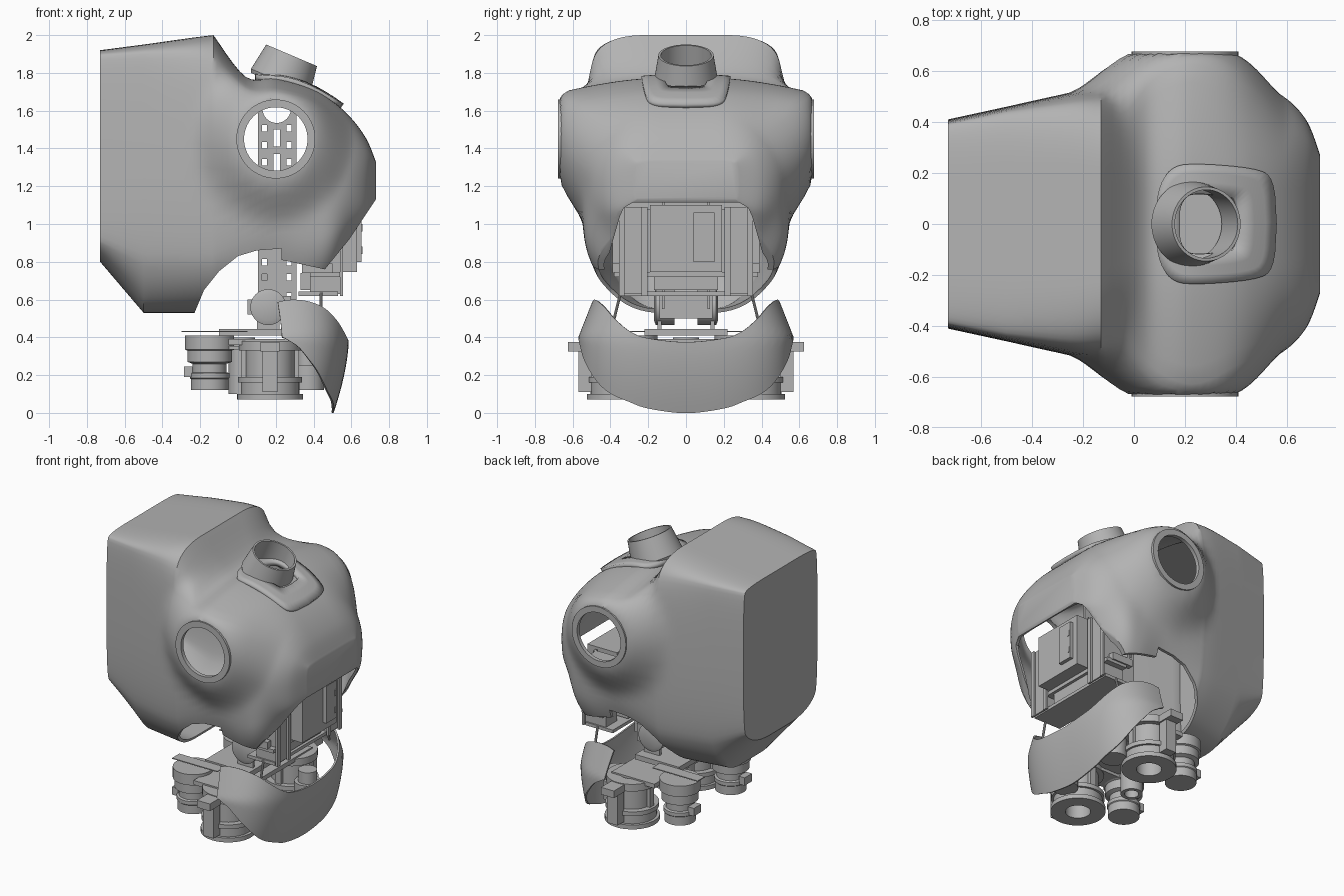
import bpy, bmesh, math
from mathutils import Matrix, Vector

if "Cube" in bpy.data.objects:
    bpy.data.objects.remove(bpy.data.objects["Cube"], do_unlink=True)

grey = bpy.data.materials.new("plain grey")
grey.use_nodes = True
grey.diffuse_color = (0.45, 0.45, 0.45, 1)
grey.node_tree.nodes["Principled BSDF"].inputs["Base Color"].default_value = grey.diffuse_color


def finish(name, bm, smooth=35):
    bmesh.ops.recalc_face_normals(bm, faces=bm.faces)
    mesh = bpy.data.meshes.new(name)
    bm.to_mesh(mesh)
    bm.free()
    mesh.materials.append(grey)
    obj = bpy.data.objects.new(name, mesh)
    bpy.context.collection.objects.link(obj)
    if smooth:
        shade(obj, smooth)
    return obj


def shade(obj, angle):
    bpy.ops.object.select_all(action='DESELECT')
    obj.select_set(True)
    bpy.context.view_layer.objects.active = obj
    bpy.ops.object.shade_smooth_by_angle(angle=math.radians(angle))


def apply_modifier(obj, kind, **settings):
    mod = obj.modifiers.new(kind.lower(), kind)
    for key, value in settings.items():
        setattr(mod, key, value)
    bpy.context.view_layer.objects.active = obj
    bpy.ops.object.modifier_apply(modifier=mod.name)


def cut(target, cutter):
    cutter.hide_render = True
    apply_modifier(target, 'BOOLEAN', operation='DIFFERENCE', solver='EXACT', object=cutter)
    bpy.data.objects.remove(cutter, do_unlink=True)


def boxes(name, *ranges):
    """Boxes given as (low x, high x, low y, high y, low z, high z)."""
    bm = bmesh.new()
    for x0, x1, y0, y1, z0, z1 in ranges:
        size = Matrix.Diagonal((x1 - x0, y1 - y0, z1 - z0, 1))
        place = Matrix.Translation(((x0 + x1) / 2, (y0 + y1) / 2, (z0 + z1) / 2))
        bmesh.ops.create_cube(bm, size=1, matrix=place @ size)
    return finish(name, bm, smooth=0)


def bridge(bm, a, b):
    for i in range(len(a)):
        j = (i + 1) % len(a)
        bm.faces.new((a[i], a[j], b[j], b[i]))


def lathe(name, profile, loc=(0, 0, 0), axis='Z', angle=0, sides=40, ring=False):
    """Revolve (radius, height) points; a ring closes on itself."""
    bm = bmesh.new()
    loops = []
    for r, z in profile:
        loops.append([bm.verts.new((r * math.cos(a), r * math.sin(a), z))
                      for a in (math.tau * i / sides for i in range(sides))])
    for a, b in zip(loops, loops[1:]):
        bridge(bm, a, b)
    if ring:
        bridge(bm, loops[-1], loops[0])
    else:
        bm.faces.new(loops[0])
        bm.faces.new(loops[-1])
    bm.transform(Matrix.Translation(loc) @ Matrix.Rotation(math.radians(angle), 4, axis))
    return finish(name, bm)


def prism(name, outline, depth, place):
    """Extrude a 2D outline; place maps (u, v, depth) to a point."""
    bm = bmesh.new()
    ends = [[bm.verts.new(place(u, v, d)) for u, v in outline] for d in depth]
    for end in ends:
        bm.faces.new(end)
    bridge(bm, *ends)
    return finish(name, bm, smooth=0)


def spline(rows, steps):
    """Catmull-Rom through rows of numbers."""
    result = []
    for i in range(len(rows) - 1):
        p, q, r, s = (rows[max(0, min(len(rows) - 1, i + k))] for k in (-1, 0, 1, 2))
        for n in range(steps):
            t = n / steps
            result.append([b + t * ((c - a) + t * ((2 * a - 5 * b + 4 * c - d)
                           + t * (3 * b - a - 3 * c + d))) / 2
                           for a, b, c, d in zip(p, q, r, s)])
    return result + [list(rows[-1])]


def round_corners(points, times):
    for _ in range(times):
        new = [points[0]]
        for a, b in zip(points, points[1:]):
            new += [a.lerp(b, 0.25), a.lerp(b, 0.75)]
        points = new + [points[-1]]
    return points


# torso shell: x, top, flat top half width, half width, its high and low z, bottom half width, bottom
stations = [
    (-.73, 1.92, .37, .41, 1.87, .95, .36, .80),
    (-.50, 1.95, .42, .46, 1.86, .90, .38, .53),
    (-.25, 1.985, .43, .515, 1.84, .90, .44, .53),
    (-.13, 2.00, .42, .535, 1.80, .90, .46, .53),
    (.04, 1.78, .26, .55, 1.66, 1.0, .47, .53),
    (.20, 1.77, .26, .57, 1.62, 1.1, .49, .53),
    (.38, 1.72, .25, .56, 1.58, 1.1, .52, .56),
    (.50, 1.65, .30, .54, 1.46, 1.1, .51, .66),
    (.60, 1.56, .31, .49, 1.38, 1.1, .41, .83),
    (.68, 1.45, .28, .40, 1.34, 1.1, .34, .99),
    (.73, 1.33, .24, .27, 1.32, 1.14, .25, 1.11)]
# creases across the pack at its top front and bottom back edges
rows = spline(stations[:2], 6)[:-1] + spline(stations[1:4], 6)[:-1] + spline(stations[3:], 6)


def shoulder_flare(x, y, z):
    reach = math.hypot((x - .2) * (1.12 if x > .2 else 1), z - 1.45)
    t = max(0, min(1, (.46 - reach) / .242))
    weight = (t ** 1.5 + t * t * (3 - 2 * t)) / 2 * min(1, abs(y) / .4) ** 2
    return y + (math.copysign(.668, y) - y) * weight if y else y


bm = bmesh.new()
loops = []
for x, top, flat, wide, high, low, base, bottom in rows:
    half = [Vector(p) for p in ((0, top), (flat, top), (wide, high), (wide, low),
                                (base, bottom + (low - bottom) * .4), (base * .6, bottom), (0, bottom))]
    half = round_corners(half, 3)
    full = half + [Vector((-p.x, p.y)) for p in half[-2:0:-1]]
    loops.append([bm.verts.new((x, shoulder_flare(x, p.x, p.y), p.y)) for p in full])
for a, b in zip(loops, loops[1:]):
    bridge(bm, a, b)
bm.faces.new(loops[0])
bm.faces.new(loops[-1])
shell = finish("torso_shell", bm, smooth=0)
apply_modifier(shell, 'SOLIDIFY', thickness=.02, offset=-1)

# openings for the waist, belly, arms and neck
cut(shell, prism("waist_cutter", [(.46, .76), (.23, .81), (.23, .87), (.1, .86), (0, .83), (-.1, .75),
                                  (-.18, .65), (-.23, .53), (-.23, .2), (.9, .2), (.9, 1.13), (.73, 1.13),
                                  (.59, .92)],
                 (-1, 1), lambda u, v, d: (u, d, v)))
belly = [(.43, .5), (.43, .76), (.35, 1.04), (.33, 1.085), (.28, 1.115)]
belly += [(-u, v) for u, v in reversed(belly)]
cut(shell, prism("belly_cutter", belly, (.28, 1), lambda u, v, d: (d, u, v)))
cut(shell, lathe("arm_cutter", [(.172, -1), (.172, 1)], (.2, 0, 1.45), 'X', 90))
cut(shell, lathe("neck_cutter", [(.13, -.15), (.13, .3)], (.25, 0, 1.75), 'Y', 22))
shade(shell, 32)

for side, label in ((1, "left"), (-1, "right")):
    lathe(label + "_arm_ring", [(.168, 0), (.19, 0), (.209, .01), (.209, .027), (.168, .027)],
          (.2, side * .65, 1.45), 'X', -90 * side, 56, ring=True)

# neck collar and tube
bm = bmesh.new()
outline = [Vector(p) for p in ((.09, 0), (.09, .13), (.14, .22), (.22, .24), (.48, .22), (.55, .18), (.56, 0))]
outline = round_corners(outline, 2)
outline += [Vector((p.x, -p.y)) for p in outline[-2:0:-1]]
rings = []
for scale in (1, .85, .7, .5):
    ring = []
    for p in outline:
        x, y = .27 + (p.x - .27) * scale, p.y * scale
        drop = .9 * max(0, x - .2) ** 1.7 + .2 * y * y
        ring.append(bm.verts.new((x, y, 1.795 - drop)))
    rings.append(ring)
for a, b in zip(rings, rings[1:]):
    bridge(bm, a, b)
collar = finish("neck_collar", bm)
apply_modifier(collar, 'SOLIDIFY', thickness=.035, offset=-1)
lathe("neck_tube", [(.16, -.02), (.17, 0), (.146, .15), (.134, .15), (.138, -.02)],
      (.225, 0, 1.755), 'Y', 23, 56, ring=True)
lathe("neck_floor", [(.15, 0), (.15, .012)], (.27, 0, 1.66))

# inner spine plates with slots
plates = boxes("spine_plates", *[(.105, .31, y - .006, y + .006, .55, 1.6) for y in (-.12, .12)])
slots = [(x - .014, x + .014, -.3, .3, z, z + .035) for x in (.14, .27)
         for z in (.6, .7, .78, 1.0, 1.1, 1.31, 1.40, 1.49)]
slots += [(.188, .222, -.3, .3, z, z + .09) for z in (.95, 1.1, 1.28, 1.41)]
cut(plates, boxes("slot_cutter", *slots))
cut(plates, lathe("notch_cutter", [(.075, -.5), (.075, .5)], (.205, 0, 1.61), 'X', 90))
boxes("spine_bridges", *[(.12, .30, -.12, .12, z, z + .012) for z in (.88, 1.22)])
boxes("spine_block", (.11, .24, -.1, .1, .66, .78))

# belly electronics and frame
boxes("electronics_box", (.4, .63, -.19, .19, .745, 1.10))
boxes("box_door", (.63, .655, .04, .15, .80, 1.06))
boxes("door_latches", *[(.655, .66, .13, .145, z, z + .04) for z in (.84, .96)])
boxes("belly_frame", (.36, .38, -.39, .39, .74, 1.08), (.32, .53, -.35, .35, .62, .642),
      (.38, .54, -.38, .38, .72, .745),
      *[(.38, .54, y - .06, y + .06, .63, 1.09) for y in (-.28, .28)],
      *[(.54, .555, y - .015, y + .015, .62, 1.09) for y in (-.34, -.22, .22, .34)])
boxes("battery_pack", (.33, .52, -.17, .17, .65, .74))
boxes("frame_brackets", *[(.34, .5, y - .02, y + .02, .74, .79) for y in (-.37, .37)])

# waist joint
lathe("waist_motor", [(.07, -.17), (.095, -.16), (.095, -.06), (.06, -.06), (.06, .06),
                      (.095, .06), (.095, .16), (.07, .17)], (.16, 0, .56), 'X', 90)
boxes("waist_bracket", *[(.10, .22, y - .01, y + .01, .42, .56) for y in (-.14, .14)],
      (.05, .1, -.1, .1, .52, .6), (.24, .28, -.14, .14, .5, .62))
boxes("pelvis_plate", (-.1, .24, -.22, .22, .41, .445), (-.05, .28, -.42, .42, .36, .39))
lathe("waist_post", [(.045, .1), (.07, .1), (.07, .4), (.045, .4)], (.02, 0, 0), ring=True)

# hip drives on both sides
for side, label in ((1, "left"), (-1, "right")):
    hip_y = side * .35
    lathe(label + "_hip_drive", [(.08, .07), (.175, .07), (.175, .1), (.155, .1), (.155, .16), (.17, .16),
                                 (.17, .19), (.13, .19), (.13, .33), (.165, .33), (.165, .38), (.08, .38)],
          (.17, hip_y, 0), ring=True)
    boxes(label + "_hip_posts", *[(.17 + u - .022, .17 + u + .022, hip_y + v - .022, hip_y + v + .022, .1, .37)
                                  for u, v in ((-.13, 0), (.13, 0), (0, .13), (0, -.13))])
    outer = sorted((side * .5, side * .625))
    boxes(label + "_hip_lug", (.12, .22, *outer, .325, .375))
    outer = sorted((side * .5, side * .57))
    boxes(label + "_hip_side_plate", (.13, .21, *outer, .11, .325))
    lathe(label + "_back_motor", [(.04, .12), (.1, .12), (.1, .18), (.105, .185), (.105, .21), (.09, .215),
                                  (.09, .26), (.118, .27), (.118, .33), (.13, .335), (.13, .41), (.05, .41)],
          (-.15, side * .28, 0))
    lathe(label + "_front_motor", [(.04, .12), (.085, .12), (.085, .25), (.06, .25), (.06, .33)],
          (.37, side * .24, 0))
    boxes(label + "_motor_plug", (-.285, -.24, side * .28 - .04, side * .28 + .04, .19, .245))
    boxes(label + "_motor_cover_bar", (-.3, .05, side * .26 - .04, side * .26 + .04, .428, .434))
    arm = sorted((side * .2, side * .36))
    boxes(label + "_motor_arm", (-.15, .15, *arm, .335, .355))
    lathe(label + "_skirt_strut", [(.008, 0), (.008, .14)], (.44, side * .38, .5), 'X', side * 14, 10)

# curved front skirt: spread to the side, top z, bottom z
edge = [(0, .375, 0), (.2, .395, .025), (.3, .43, .06), (.4, .495, .105), (.47, .55, .17),
        (.53, .588, .27), (.557, .597, .36), (.564, .585, .40)]
bm = bmesh.new()
lines = []
for spread, top, bottom in spline([(-s, t, b) for s, t, b in edge[:0:-1]] + edge, 5):
    line = []
    for n in range(11):
        z = bottom + (top - bottom) * n / 10
        lean = .08 * (max(0, .38 - z) / .38) ** 1.6 + .25 * max(0, z - .38) ** 1.5
        bow = max(0, 1 - (abs(spread) / .565) ** 3) ** (1 / 3)
        line.append(bm.verts.new((.16 + .42 * bow - lean, spread * (1 - .7 * max(0, z - .4)), z)))
    lines.append(line)
for a, b in zip(lines, lines[1:]):
    for n in range(10):
        bm.faces.new((a[n], b[n], b[n + 1], a[n + 1]))
skirt = finish("front_skirt", bm)
apply_modifier(skirt, 'SOLIDIFY', thickness=.012, offset=0)
shade(skirt, 40)
